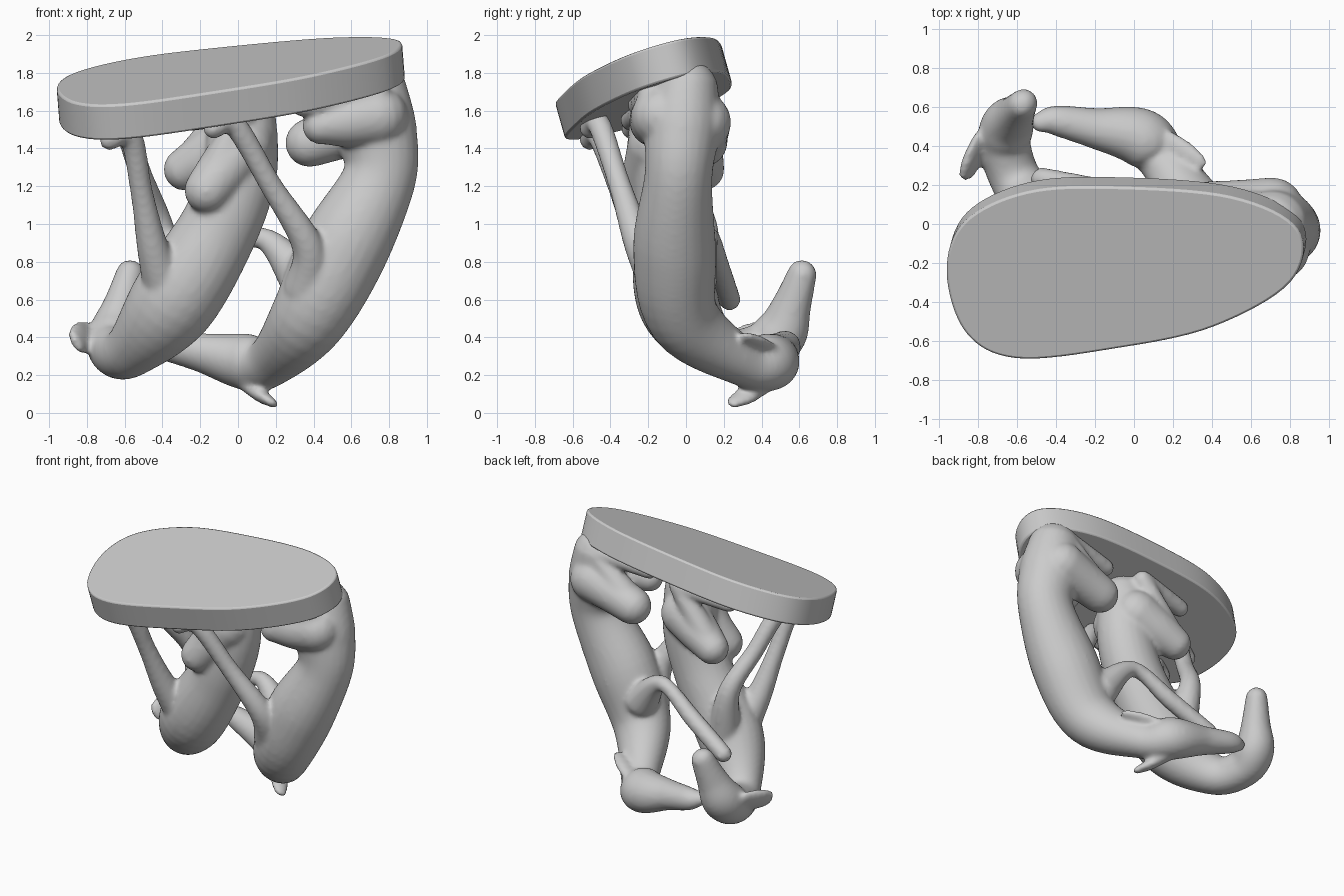
import bpy, bmesh, math
from mathutils import Vector

if "Cube" in bpy.data.objects:
    bpy.data.objects.remove(bpy.data.objects["Cube"])


def spline(pts, steps, closed=False):
    """Catmull-Rom interpolation of tuples of any length."""
    n, out = len(pts), []
    get = (lambda i: pts[i % n]) if closed else (lambda i: pts[min(max(i, 0), n - 1)])
    for i in range(n if closed else n - 1):
        a, b, c, d = (get(i + k) for k in (-1, 0, 1, 2))
        for s in range(steps):
            t = s / steps
            out.append([0.5 * (2 * q + (r - p) * t + (2 * p - 5 * q + 4 * r - w) * t * t
                               + (3 * q - p - 3 * r + w) * t ** 3)
                        for p, q, r, w in zip(a, b, c, d)])
    if not closed:
        out.append(list(pts[-1]))
    return out


def tube(bm, pts, flat=1.0, sides=24):
    """Round-ended limb through (x, y, z, radius); flat scales one axis."""
    s = [(Vector(p[:3]), p[3]) for p in spline(pts, 7)]

    def cap(end, inner):
        d = (end[0] - inner[0]).normalized()
        return [(end[0] + d * end[1] * math.sin(a), end[1] * math.cos(a))
                for a in (0.4, 0.8, 1.15, 1.45)]
    s = cap(s[0], s[1])[::-1] + s + cap(s[-1], s[-2])
    n1, rings = Vector((0, 1, 0)), []
    for i, (c, r) in enumerate(s):
        t = (s[min(i + 1, len(s) - 1)][0] - s[max(i - 1, 0)][0]).normalized()
        n1 = (n1 - t * n1.dot(t)).normalized()
        n2 = t.cross(n1) * flat
        angles = [2 * math.pi * k / sides for k in range(sides)]
        rings.append([bm.verts.new(c + (n1 * math.cos(a) + n2 * math.sin(a)) * r)
                      for a in angles])
    for r0, r1 in zip(rings, rings[1:]):
        for k in range(sides):
            j = (k + 1) % sides
            bm.faces.new((r0[k], r0[j], r1[j], r1[k]))
    bm.faces.new(rings[0][::-1])
    bm.faces.new(rings[-1])


def slab_top(x, y):
    return 1.895 + .11 * x + .28 * y


def on_base(x, y, r):
    """A point pressed against the underside of the slab."""
    return (x, y, slab_top(x, y) - .2 - r * .6, r)


def hind_leg(bm, hip, knee, r):
    """Thigh, folded shin and long foot lying on the base."""
    hip, knee = Vector(hip), Vector(knee)
    tube(bm, [(*hip, .16), (*hip.lerp(knee, .55), .14), (*knee, r)])
    heel = on_base(hip.x, knee.y, .065)
    tube(bm, [(*knee, r * .85), heel])
    tube(bm, [heel, on_base(knee.x - .1, knee.y - .06, .06)])


def foreleg(bm, shoulder, elbow, wrist, r):
    """Foreleg; a wrist given as x, y alone stands on the base with a paw."""
    tail = [(*wrist, .06)] if len(wrist) == 3 else [
        on_base(*wrist, .062), on_base(wrist[0] - .11, wrist[1] - .05, .055)]
    mid = Vector(elbow).lerp(Vector(tail[0][:3]), .5)
    tube(bm, [(*shoulder, .12), (*elbow, r), (*mid, .06)] + tail)


def ear(bm, base, tip, r, flat):
    mid = Vector(base).lerp(Vector(tip), .6)
    tube(bm, [(*base, r * .8), (*mid, r), (*tip, r * .75)], flat)


def finish(name, bm):
    bmesh.ops.recalc_face_normals(bm, faces=bm.faces)
    me = bpy.data.meshes.new(name)
    bm.to_mesh(me)
    bm.free()
    ob = bpy.data.objects.new(name, me)
    bpy.context.collection.objects.link(ob)
    return ob


def fuse(name, bm):
    """Melt the overlapping limbs into one smooth skin."""
    ob = finish(name, bm)
    m = ob.modifiers.new("fuse", 'REMESH')
    m.mode, m.voxel_size, m.use_smooth_shade = 'VOXEL', 0.016, True
    m = ob.modifiers.new("soften", 'SMOOTH')
    m.factor, m.iterations = 0.5, 8


# tilted oval slab
outline = [(-.96, -.25), (-.87, .01), (-.55, .165), (-.1, .19), (.5, .14), (.84, -.03),
           (.8, -.3), (.4, -.53), (-.1, -.64), (-.6, -.69), (-.86, -.56)]
bm = bmesh.new()
normal = Vector((-.08, -.28, 1)).normalized()
top = [Vector((x, y, slab_top(x, y))) for x, y in spline(outline, 8, True)]
mid = sum(top, Vector()) / len(top)
tv = [bm.verts.new(p) for p in top]
bv = [bm.verts.new(p - normal * .195) for p in top]
for i in range(len(tv)):
    j = (i + 1) % len(tv)
    bm.faces.new((tv[i], tv[j], bv[j], bv[i]))
bm.faces.new(tv)
bm.faces.new(bv[::-1])
slab = finish("oval_base", bm)
b = slab.modifiers.new("round", 'BEVEL')
b.width, b.segments, b.limit_method = .012, 2, 'ANGLE'
b.angle_limit = math.radians(40)
bpy.context.view_layer.objects.active = slab
slab.select_set(True)
bpy.ops.object.shade_smooth_by_angle(angle=math.radians(40))

# right animal: body to muzzle, legs, ears
bm = bmesh.new()
tube(bm, [(.71, .0, 1.7, .175), (.73, -.02, 1.5, .2), (.75, -.04, 1.25, .18),
          (.56, -.06, .87, .22), (.37, -.01, .5, .19), (.17, .3, .27, .125),
          (.04, .44, .27, .145), (-.2, .49, .32, .1), (-.4, .53, .36, .075),
          (-.48, .52, .38, .05)], 1.08)
hind_leg(bm, (.74, -.13, 1.57), (.44, -.19, 1.52), .1)
hind_leg(bm, (.71, .08, 1.54), (.38, .09, 1.43), .13)
foreleg(bm, (.36, -.12, .66), (.37, -.24, .88), (-.02, -.46), .085)
foreleg(bm, (.33, .05, .72), (.11, .12, .93), (-.47, .23, .6), .055)
ear(bm, (.12, .46, .33), (.33, .32, .4), .06, .55)
ear(bm, (.04, .41, .14), (.17, .26, .06), .065, .55)
fuse("right_animal", bm)

# left animal
bm = bmesh.new()
tube(bm, [(.02, -.08, 1.6, .165), (.01, -.08, 1.3, .185), (-.1, -.08, .98, .195),
          (-.35, -.04, .58, .215), (-.57, .17, .33, .135), (-.66, .38, .33, .13),
          (-.65, .5, .42, .135), (-.61, .56, .57, .1), (-.57, .615, .735, .075)], 1.08)
hind_leg(bm, (.03, -.15, 1.42), (-.16, -.23, 1.18), .125)
hind_leg(bm, (.0, .02, 1.45), (-.28, .09, 1.29), .115)
foreleg(bm, (-.38, -.12, .65), (-.45, -.23, .87), (-.57, -.46), .085)
foreleg(bm, (-.36, .05, .65), (-.42, .09, 1.0), (-.61, -.24), .075)
ear(bm, (-.78, .45, .42), (-.86, .25, .38), .037, 2.4)
fuse("left_animal", bm)
